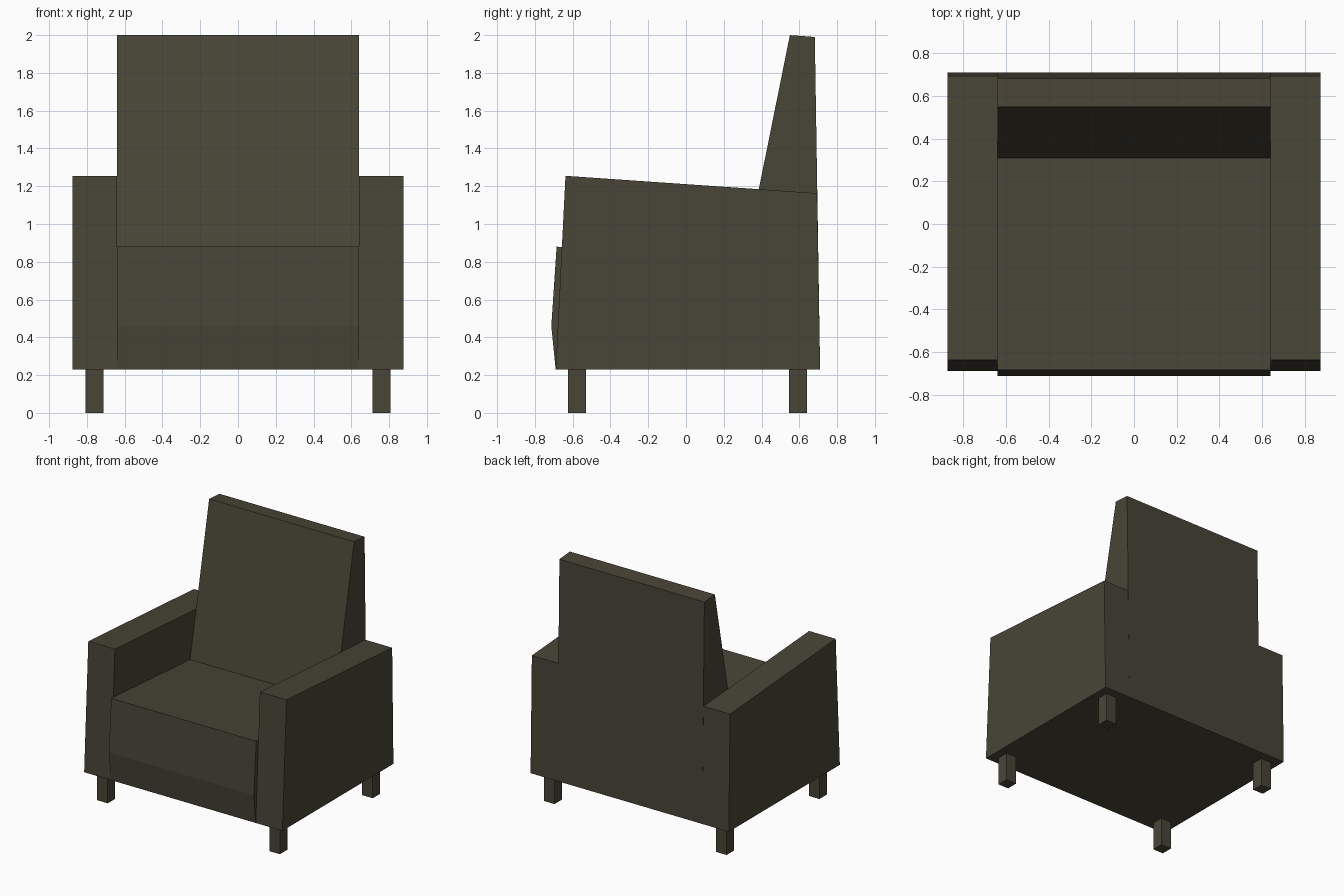
import bpy, bmesh

if "Cube" in bpy.data.objects:
    bpy.data.objects.remove(bpy.data.objects["Cube"])

fabric = bpy.data.materials.new("dark olive fabric")
fabric.diffuse_color = (0.065, 0.058, 0.038, 1)
fabric.use_nodes = True
fabric.node_tree.nodes["Principled BSDF"].inputs["Base Color"].default_value = fabric.diffuse_color


def extrude_profile(name, profile, x0, x1):
    """Extrude a (y, z) side profile from x0 to x1."""
    bm = bmesh.new()
    face = bm.faces.new([bm.verts.new((x0, y, z)) for y, z in profile])
    ext = bmesh.ops.extrude_face_region(bm, geom=[face])
    moved = [v for v in ext["geom"] if isinstance(v, bmesh.types.BMVert)]
    bmesh.ops.translate(bm, verts=moved, vec=(x1 - x0, 0, 0))
    bmesh.ops.recalc_face_normals(bm, faces=bm.faces)
    mesh = bpy.data.meshes.new(name)
    bm.to_mesh(mesh)
    bm.free()
    mesh.materials.append(fabric)
    ob = bpy.data.objects.new(name, mesh)
    bpy.context.collection.objects.link(ob)
    return ob


# Seat and reclined backrest as one side profile
extrude_profile("seat_and_back", [
    (-0.69, 0.23), (-0.713, 0.46), (-0.685, 0.88), (0.31, 0.81),
    (0.55, 2.0), (0.682, 1.99), (0.71, 0.23)], -0.64, 0.64)

# Armrests and legs on both sides
arm = [(-0.69, 0.23), (-0.638, 1.255), (0.694, 1.163), (0.71, 0.23)]
for side, s in (("left", -1), ("right", 1)):
    extrude_profile(side + "_armrest", arm, s * 0.64, s * 0.875)
    for end, y in (("front", -0.577), ("back", 0.593)):
        h = 0.047
        leg = [(y - h, 0), (y + h, 0), (y + h, 0.235), (y - h, 0.235)]
        extrude_profile(f"{end}_{side}_leg", leg, s * 0.713, s * 0.807)
